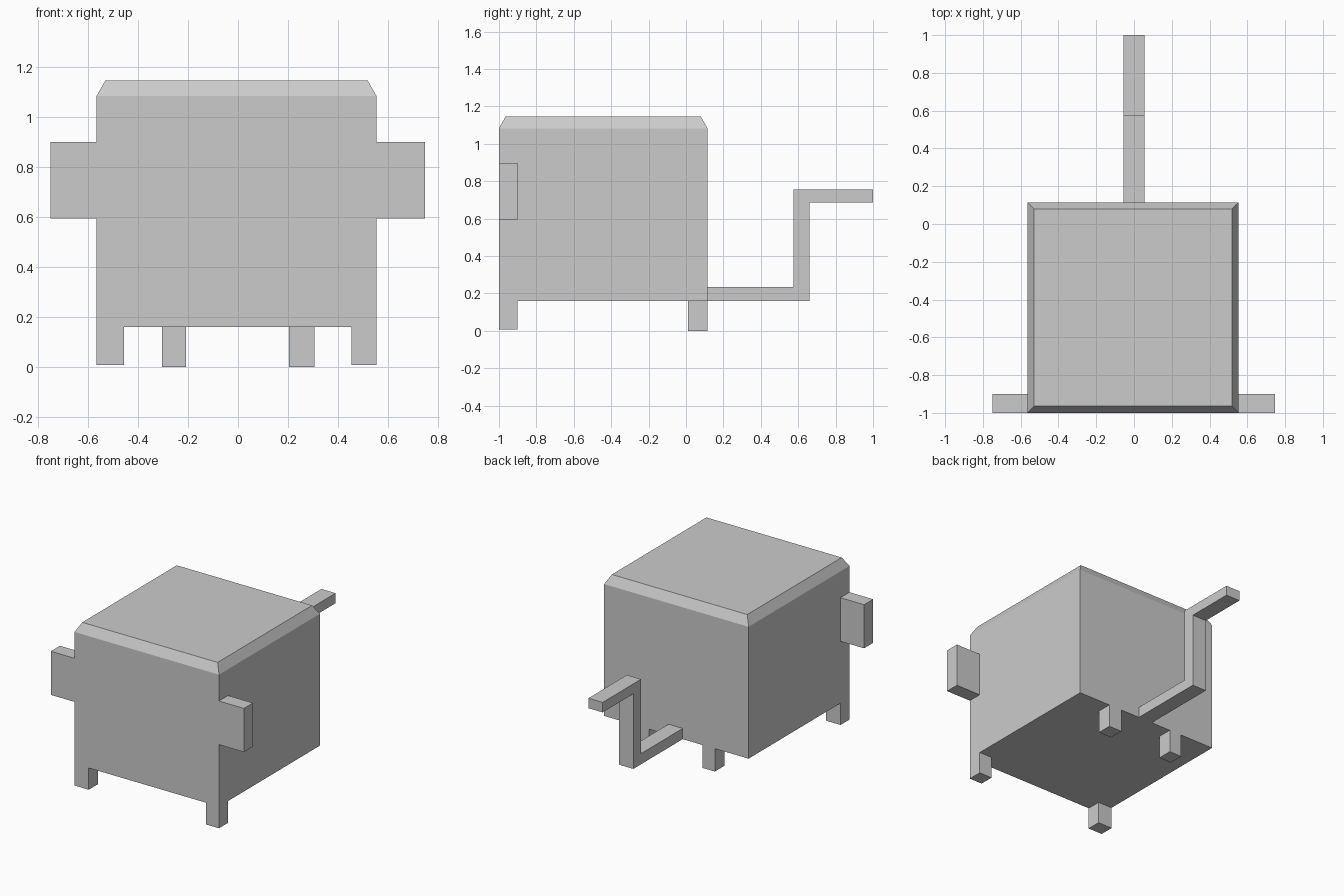
import bpy
import bmesh

if "Cube" in bpy.data.objects:
    bpy.data.objects.remove(bpy.data.objects["Cube"])

grey = bpy.data.materials.new("plain_grey")
grey.diffuse_color = (0.6, 0.6, 0.6, 1)
grey.use_nodes = True
grey.node_tree.nodes["Principled BSDF"].inputs["Base Color"].default_value = grey.diffuse_color


def finish(name, bm):
    bmesh.ops.recalc_face_normals(bm, faces=bm.faces)
    mesh = bpy.data.meshes.new(name)
    bm.to_mesh(mesh)
    bm.free()
    mesh.materials.append(grey)
    obj = bpy.data.objects.new(name, mesh)
    bpy.context.collection.objects.link(obj)
    return obj


def box(bm, x, y, z):
    """Add a box from (min, max) pairs."""
    verts = bmesh.ops.create_cube(bm, size=1)["verts"]
    for v in verts:
        for i, (lo, hi) in enumerate((x, y, z)):
            v.co[i] = hi if v.co[i] > 0 else lo


def box_part(name, x, y, z):
    bm = bmesh.new()
    box(bm, x, y, z)
    return finish(name, bm)


# Body: block with a chamfered rim around the top
bm = bmesh.new()
box(bm, (-0.565, 0.553), (-1.0, 0.115), (0.16, 1.082))
lid = max(bm.faces, key=lambda f: f.calc_center_median().z)
bm.normal_update()
bmesh.ops.inset_region(bm, faces=[lid], thickness=0.05)
for v in lid.verts:
    v.co.z = 1.145
finish("body", bm)

# Ears, flush with the front
box_part("left_ear", (-0.748, -0.565), (-1.0, -0.9), (0.593, 0.898))
box_part("right_ear", (0.553, 0.746), (-1.0, -0.9), (0.593, 0.898))

# Legs: wide-set in front, closer together behind
box_part("front_left_leg", (-0.565, -0.455), (-1.0, -0.9), (0.008, 0.16))
box_part("front_right_leg", (0.453, 0.553), (-1.0, -0.9), (0.008, 0.16))
box_part("back_left_leg", (-0.304, -0.207), (0.01, 0.115), (0.0, 0.16))
box_part("back_right_leg", (0.204, 0.305), (0.01, 0.115), (0.0, 0.16))

# Tail: stepped side profile extruded across x
profile = [(0.115, 0.16), (0.66, 0.16), (0.66, 0.685), (1.0, 0.685),
           (1.0, 0.755), (0.575, 0.755), (0.575, 0.235), (0.115, 0.235)]
bm = bmesh.new()
side = bm.faces.new([bm.verts.new((-0.055, y, z)) for y, z in profile])
grown = bmesh.ops.extrude_face_region(bm, geom=[side])["geom"]
for v in grown:
    if isinstance(v, bmesh.types.BMVert):
        v.co.x = 0.055
finish("tail", bm)
